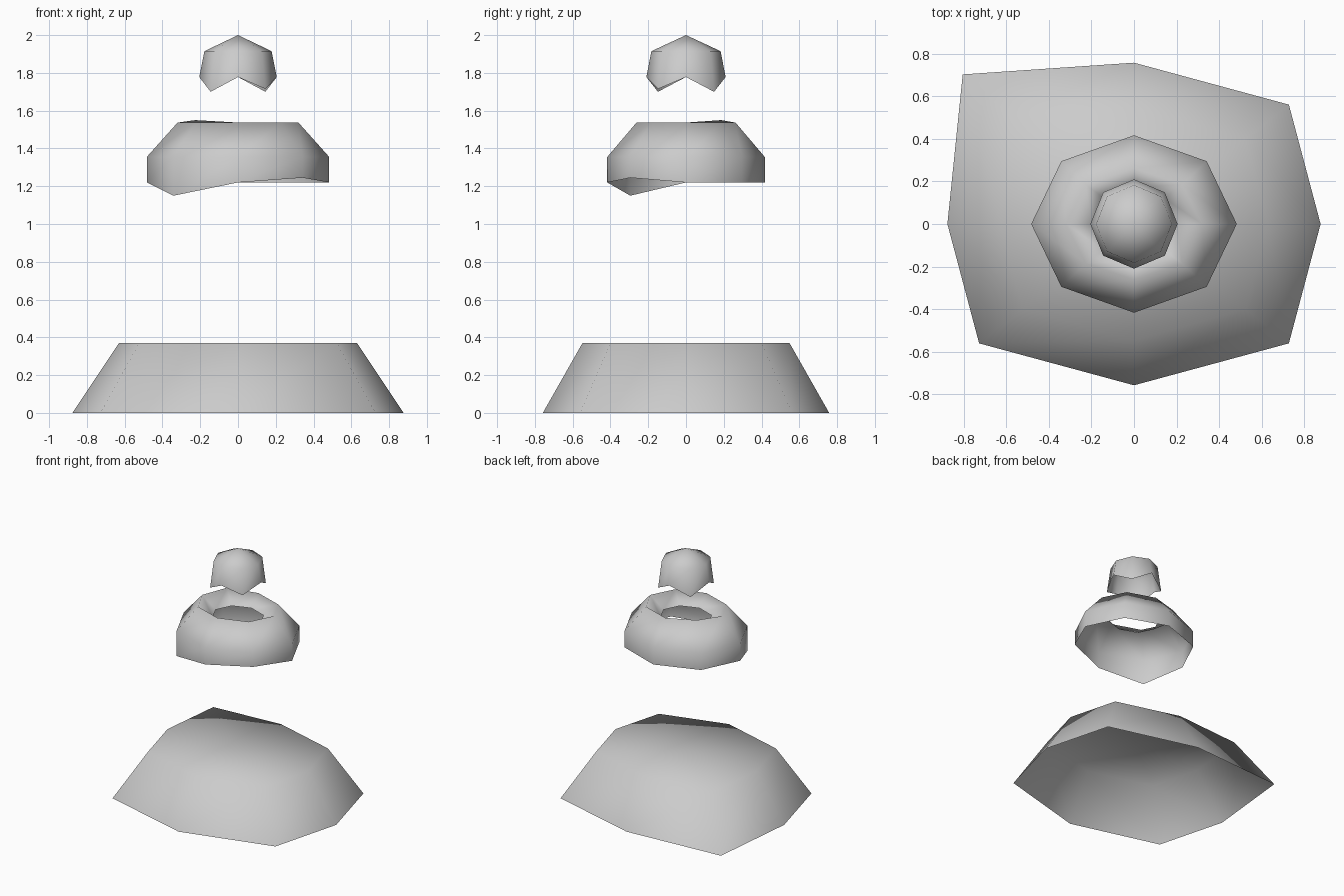
import bpy, bmesh
from math import cos, sin, pi

cube = bpy.data.objects.get("Cube")
if cube:
    bpy.data.objects.remove(cube)

stone = bpy.data.materials.new("stone_grey")
stone.use_nodes = True
GREY = (0.6, 0.6, 0.6, 1)
stone.diffuse_color = GREY
stone.node_tree.nodes["Principled BSDF"].inputs["Base Color"].default_value = GREY

# Corner numbers run counter-clockwise from +x in steps of 45 degrees
BACK_RIGHT, FRONT_RIGHT, FRONT_LEFT = 3, 5, 7


def octagon(bm, rx, ry, z, diag=None):
    """Eight-sided ring; diag scales the diagonal corners in x and y."""
    ring = []
    for i in range(8):
        x, y = cos(i * pi / 4), sin(i * pi / 4)
        if diag and i % 2:
            x, y = diag[0] * (1 if x > 0 else -1), diag[1] * (1 if y > 0 else -1)
        ring.append(bm.verts.new((rx * x, ry * y, z)))
    return ring


def bridge(bm, low, high):
    for i in range(8):
        j = (i + 1) % 8
        bm.faces.new((low[i], low[j], high[j], high[i]))


def fan(bm, ring, z):
    tip = bm.verts.new((0, 0, z))
    for i in range(8):
        bm.faces.new((ring[i], ring[(i + 1) % 8], tip))


def finish(bm, name):
    for f in bm.faces:
        f.smooth = True
    mesh = bpy.data.meshes.new(name)
    bm.to_mesh(mesh)
    bm.free()
    mesh.materials.append(stone)
    bpy.context.collection.objects.link(bpy.data.objects.new(name, mesh))


# Wide base: flared skirt with a flat lid, open underneath
bm = bmesh.new()
foot = octagon(bm, 0.877, 0.758, 0, (0.83, 0.74))
rim = octagon(bm, 0.63, 0.548, 0.37, (0.83, 0.73))
foot[BACK_RIGHT].co.xy = (-0.805, 0.703)
rim[BACK_RIGHT].co.xy = (-0.575, 0.505)
bridge(bm, foot, rim)
fan(bm, rim, 0.37)
finish(bm, "base")

# Middle collar: upright wall, sloped shoulder and a lip turned down inside
bm = bmesh.new()
hem = octagon(bm, 0.483, 0.417, 1.22)
hem[FRONT_RIGHT].co.z = 1.15
hem[FRONT_LEFT].co.z = 1.245
wall = octagon(bm, 0.483, 0.417, 1.355)
crest = octagon(bm, 0.32, 0.262, 1.537)
crest[BACK_RIGHT].co.z = 1.55
lip = octagon(bm, 0.2, 0.172, 1.45)
for low, high in ((hem, wall), (wall, crest), (crest, lip)):
    bridge(bm, low, high)
finish(bm, "collar")

# Top cap: pointed hood with a zigzag lower edge
bm = bmesh.new()
edge = octagon(bm, 0.205, 0.21, 1.778)
for v in edge[1::2]:
    v.co.z = 1.70
edge[FRONT_LEFT].co.z = 1.715
brow = octagon(bm, 0.178, 0.183, 1.915)
bridge(bm, edge, brow)
fan(bm, brow, 2.0)
finish(bm, "cap")
